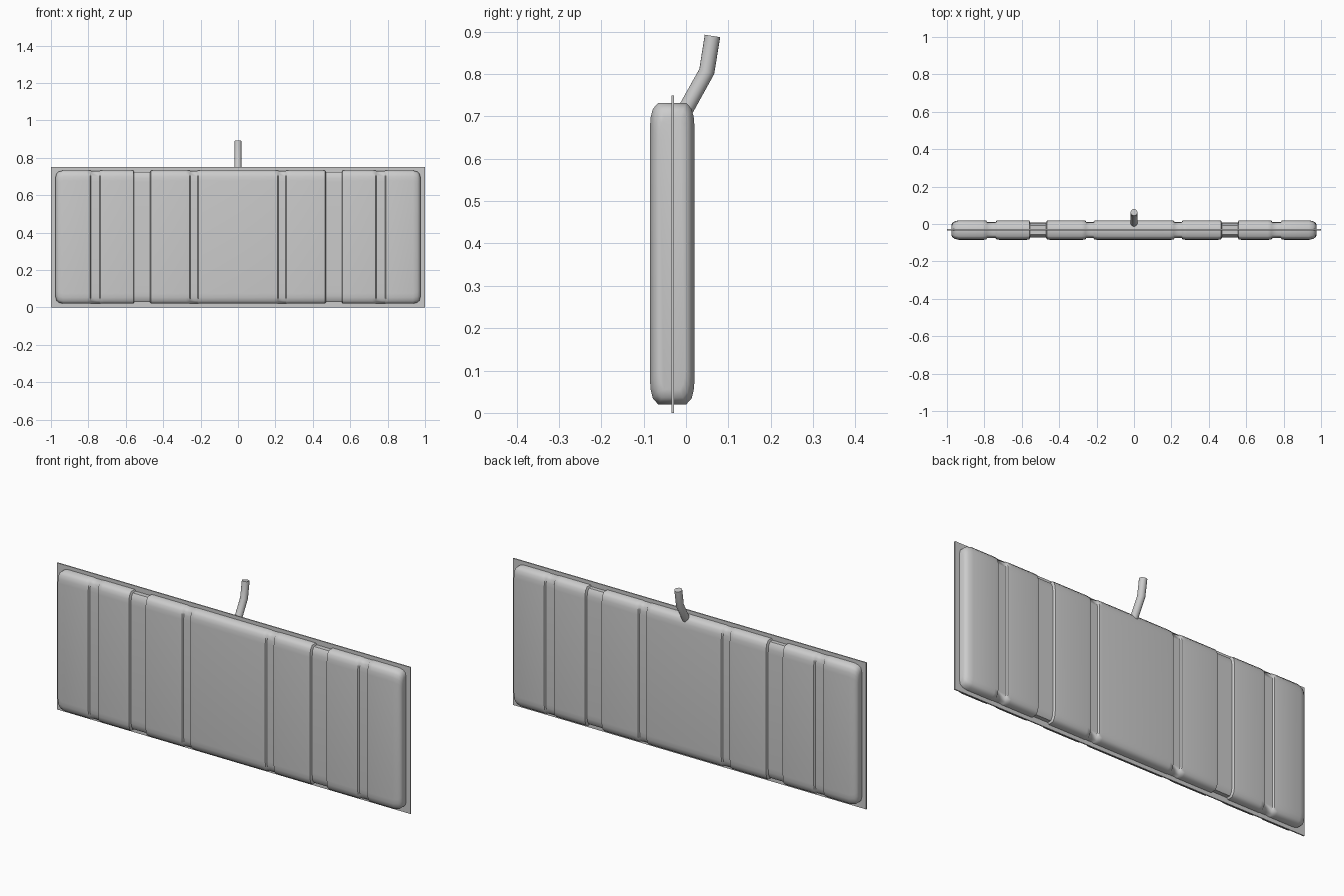
import bpy, bmesh, math

if "Cube" in bpy.data.objects:
    bpy.data.objects.remove(bpy.data.objects["Cube"])

YC = -0.0325   # centre plane of the pillow body


def finish(bm, name, angle):
    bmesh.ops.recalc_face_normals(bm, faces=bm.faces)
    me = bpy.data.meshes.new(name)
    bm.to_mesh(me)
    bm.free()
    ob = bpy.data.objects.new(name, me)
    bpy.context.collection.objects.link(ob)
    bpy.ops.object.select_all(action='DESELECT')
    ob.select_set(True)
    bpy.context.view_layer.objects.active = ob
    if angle:
        bpy.ops.object.shade_smooth_by_angle(angle=math.radians(angle))
    return ob


# Thin seam sheet round the edge
bm = bmesh.new()
bmesh.ops.create_cube(bm, size=1)
for v in bm.verts:
    v.co = (v.co.x * 2, v.co.y * 0.006 - 0.031, (v.co.z + 0.5) * 0.75)
finish(bm, "seam_sheet", 0)

# Inflated body: stations of (x, half depth, inset at top and bottom)
D = 0.0525
half = [(0.0, D, 0.0)]
for a, b, depth, inset in ((0.212, 0.26, 0.01, 0.002),
                           (0.465, 0.56, 0.013, 0.008),
                           (0.735, 0.79, 0.01, 0.002)):
    w = 0.005
    half += [(a - 0.02, D, 0), (a, D - 0.002, 0), (a + w, D - depth, inset),
             (b - w, D - depth, inset), (b, D - 0.002, 0), (b + 0.02, D, 0)]
half += [(0.935, D, 0), (0.958, 0.047, 0.006), (0.97, 0.04, 0.016), (0.975, 0.03, 0.035)]
stations = [(-x, d, i) for x, d, i in reversed(half[1:])] + half


def section(d, inset):
    k = d / D
    corner = [(1, 0.055), (0.965, 0.033), (0.87, 0.014), (0.63, 0)]
    top, bot = 0.732 - inset, 0.02 + inset
    pts = [(d * f, top - c) for f, c in corner]
    pts += [(-d * f, top - c) for f, c in reversed(corner)]
    pts += [(-d * f, bot + c) for f, c in corner]
    pts += [(d * f, bot + c) for f, c in reversed(corner)]
    return pts


bm = bmesh.new()
rings = [[bm.verts.new((x, YC + y, z)) for y, z in section(d, i)] for x, d, i in stations]
for r, s in zip(rings, rings[1:]):
    for j in range(len(r)):
        k = (j + 1) % len(r)
        bm.faces.new((r[j], r[k], s[k], s[j]))
bm.faces.new(rings[0])
bm.faces.new(rings[-1])
finish(bm, "inflated_body", 50)

# Bent hose rising from the top at the back
path = [(0.0, 0.718), (0.049, 0.806), (0.0625, 0.89)]
radius, sides = 0.0185, 16
dirs = []
for p, q in zip(path, path[1:]):
    dirs.append(math.atan2(q[1] - p[1], q[0] - p[0]))
tilts = [dirs[0], (dirs[0] + dirs[1]) / 2, dirs[1]]
bm = bmesh.new()
rings = []
for (y, z), t in zip(path, tilts):
    ring = []
    for j in range(sides):
        a = 2 * math.pi * j / sides
        c = radius * math.sin(a)
        ring.append(bm.verts.new((radius * math.cos(a), y + c * math.sin(t), z - c * math.cos(t))))
    rings.append(ring)
for r, s in zip(rings, rings[1:]):
    for j in range(sides):
        k = (j + 1) % sides
        bm.faces.new((r[j], r[k], s[k], s[j]))
bm.faces.new(rings[0])
bm.faces.new(rings[-1])
finish(bm, "hose", 40)
